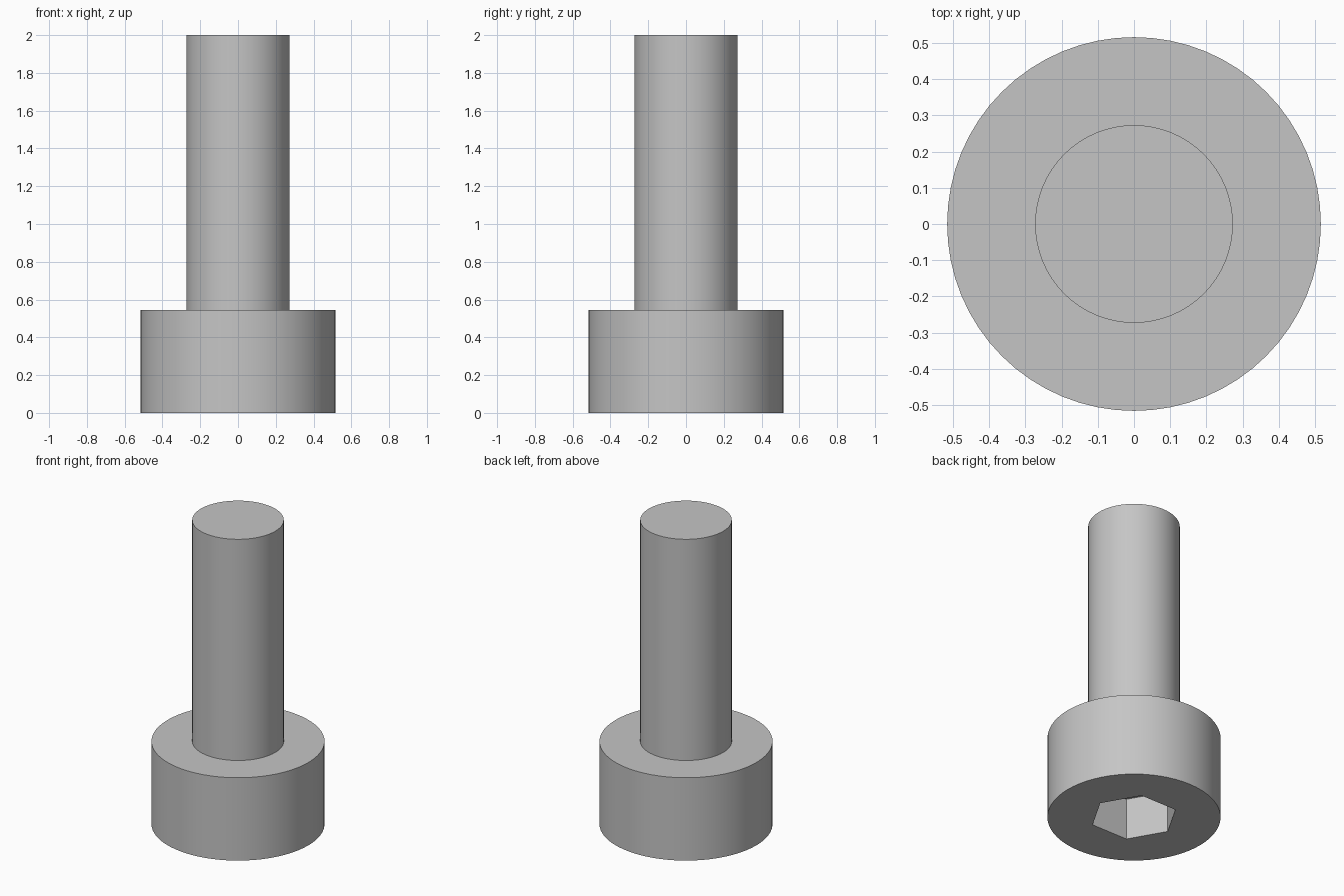
import bpy, bmesh, math
from mathutils import Matrix, Vector

default = bpy.data.objects.get("Cube")
if default:
    bpy.data.objects.remove(default, do_unlink=True)

HEAD_R, HEAD_H = 0.516, 0.545
SHAFT_R, TOP = 0.273, 2.0
SOCKET_R, SOCKET_DEPTH = 0.2625, 0.273
SIDES = 64

# Single steel colour
steel = bpy.data.materials.new("grey steel")
steel.use_nodes = True
steel.diffuse_color = (0.56, 0.56, 0.56, 1)
steel.node_tree.nodes["Principled BSDF"].inputs["Base Color"].default_value = steel.diffuse_color


def make_object(name, bm):
    bmesh.ops.recalc_face_normals(bm, faces=bm.faces)
    mesh = bpy.data.meshes.new(name)
    bm.to_mesh(mesh)
    bm.free()
    mesh.materials.append(steel)
    obj = bpy.data.objects.new(name, mesh)
    bpy.context.collection.objects.link(obj)
    return obj


def prism(bm, radius, z0, z1, sides):
    """Closed upright prism with a corner on the x axis; returns its top face."""
    ring = [bm.verts.new((radius * math.cos(a), radius * math.sin(a), z0))
            for a in (math.tau * i / sides for i in range(sides))]
    base = bm.faces.new(ring)
    return raise_face(bm, base, z1 - z0, keep=True)


def raise_face(bm, face, height, keep=False):
    new = bmesh.ops.extrude_face_region(bm, geom=[face], use_keep_orig=keep)["geom"]
    bmesh.ops.translate(bm, verts=[v for v in new if isinstance(v, bmesh.types.BMVert)],
                        vec=Vector((0, 0, height)))
    return next(f for f in new if isinstance(f, bmesh.types.BMFace))


# Screw body: cylindrical head, with the shaft drawn up from its top face
bm = bmesh.new()
cap = prism(bm, HEAD_R, 0, HEAD_H, SIDES)
inner = raise_face(bm, cap, 0)
bmesh.ops.scale(bm, verts=inner.verts, vec=(SHAFT_R / HEAD_R, SHAFT_R / HEAD_R, 1))
raise_face(bm, inner, TOP - HEAD_H)
# drop any face left inside the solid beneath the shaft
bmesh.ops.delete(bm, geom=[f for f in bm.faces if len(f.verts) == SIDES
                           and abs(f.calc_center_median().z - HEAD_H) < 0.001],
                 context='FACES_ONLY')
screw = make_object("socket_head_screw", bm)

# Hexagonal drive socket cut into the underside of the head
bm = bmesh.new()
prism(bm, SOCKET_R, -0.1, SOCKET_DEPTH, 6)
cutter = make_object("socket_cutter", bm)
cutter.hide_render = True

cut = screw.modifiers.new("hex socket", 'BOOLEAN')
cut.operation = 'DIFFERENCE'
cut.solver = 'EXACT'
cut.object = cutter

bpy.ops.object.select_all(action='DESELECT')
screw.select_set(True)
bpy.context.view_layer.objects.active = screw
bpy.ops.object.modifier_apply(modifier=cut.name)
bpy.data.objects.remove(cutter, do_unlink=True)
bpy.ops.object.shade_smooth_by_angle(angle=math.radians(30))
